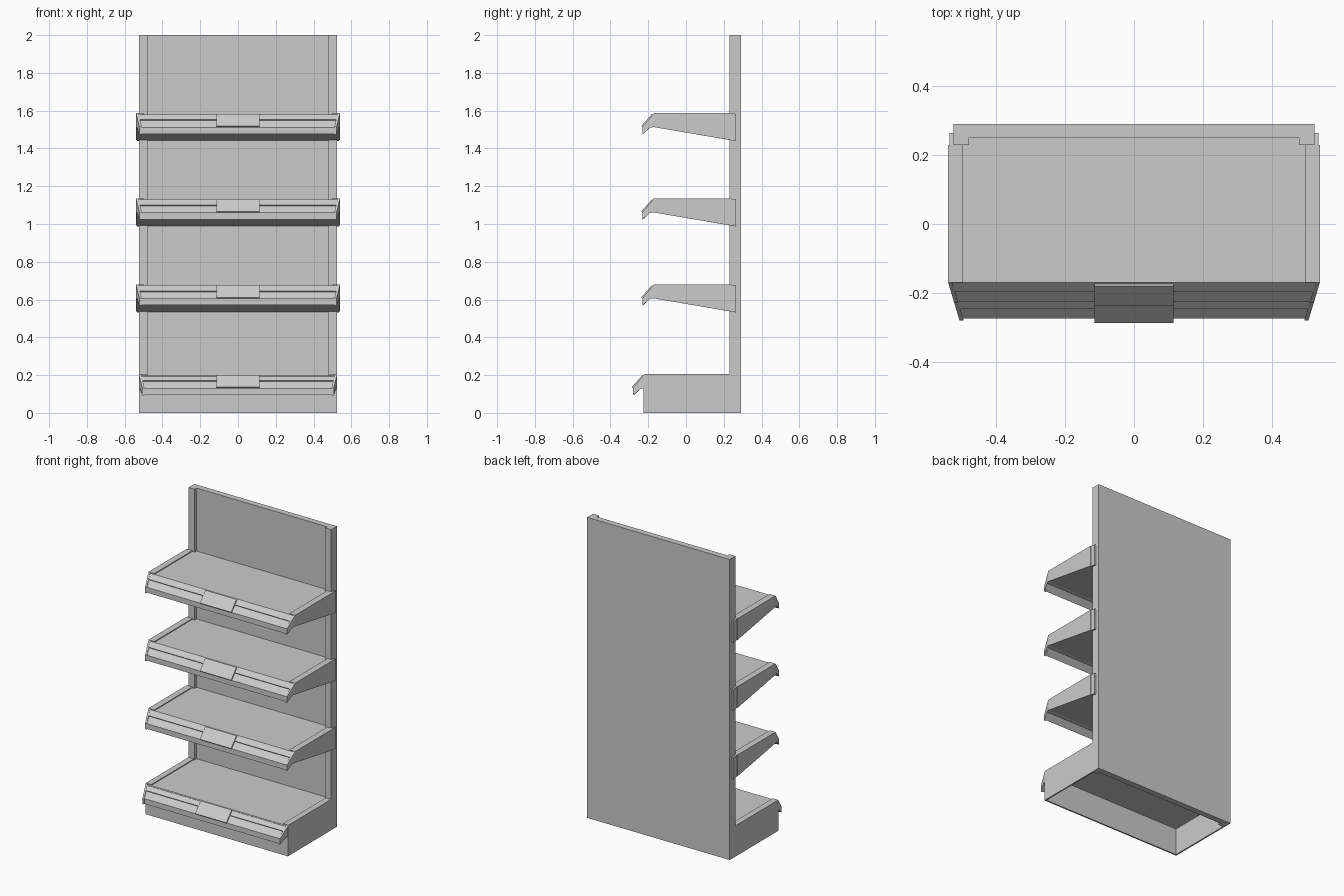
import bpy, bmesh

cube = bpy.data.objects.get("Cube")
if cube:
    bpy.data.objects.remove(cube, do_unlink=True)

grey = bpy.data.materials.new("painted_grey")
grey.use_nodes = True
COLOR = (0.6, 0.6, 0.6, 1)
grey.diffuse_color = COLOR
grey.node_tree.nodes["Principled BSDF"].inputs["Base Color"].default_value = COLOR


def prism(name, profile, left, right):
    """Solid from a (y, z) profile; left and right give x as a function of y."""
    bm = bmesh.new()
    a = [bm.verts.new((left(y), y, z)) for y, z in profile]
    b = [bm.verts.new((right(y), y, z)) for y, z in profile]
    bm.faces.new(a)
    bm.faces.new(b[::-1])
    for i in range(len(a)):
        j = (i + 1) % len(a)
        bm.faces.new((a[j], a[i], b[i], b[j]))
    bmesh.ops.recalc_face_normals(bm, faces=bm.faces)
    mesh = bpy.data.meshes.new(name)
    bm.to_mesh(mesh)
    bm.free()
    mesh.materials.append(grey)
    obj = bpy.data.objects.new(name, mesh)
    bpy.context.collection.objects.link(obj)
    return obj


def span(name, profile, half):
    return prism(name, profile, lambda y: -half, lambda y: half)


def pair(name, profile, inner, outer):
    for side, s in (("left", 1), ("right", -1)):
        prism(f"{side}_{name}", profile, lambda y: s * inner, lambda y: s * outer)


def rect(y0, y1, z0, z1):
    return [(y0, z0), (y1, z0), (y1, z1), (y0, z1)]


def front_lip(name, y, z, half):
    """Sloped price rail with tapered end caps and a centre tag."""
    def place(points):
        return [(y + dy, z + dz) for dy, dz in points]

    def edge(py):
        return half - 0.3 * (y - py)

    def inset(py):
        return edge(py) - 0.012

    rail = place([(0, -0.006), (-0.027, -0.034), (-0.022, -0.04), (-0.055, -0.075),
                  (-0.055, -0.11), (-0.02, -0.076), (0, -0.074)])
    prism(name + "_rail", rail, lambda p: -inset(p), inset)
    cap = place([(0, 0), (-0.06, -0.072), (-0.06, -0.112), (-0.02, -0.076), (0, -0.074)])
    prism(name + "_left_cap", cap, inset, edge)
    prism(name + "_right_cap", cap, lambda p: -inset(p), lambda p: -edge(p))
    tag = place([(-0.01, -0.004), (-0.067, -0.068), (-0.061, -0.074), (-0.004, -0.01)])
    span(name + "_tag", tag, 0.115)


# Back panel and uprights
span("back_panel", rect(0.25, 0.29, 0, 2), 0.525)
pair("upright", rect(0.23, 0.255, 0, 2), 0.48, 0.525)

# Wedge shelves with raised side brackets hooked round the uprights
for n, top in enumerate((0.68, 1.135, 1.587), 1):
    name = f"shelf_{n}"
    front, back = (-0.17, top - 0.074), (0.265, top - 0.148)
    span(name + "_deck", [front, (0.252, top - 0.146), (0.252, top - 0.006),
                          (-0.17, top - 0.006)], 0.497)
    pair(name + "_bracket", [front, (0.23, top - 0.142), (0.23, top), (-0.17, top)], 0.497, 0.54)
    pair(name + "_hook", [(0.23, top - 0.142), back, (0.265, top - 0.004), (0.23, top)],
         0.524, 0.536)
    front_lip(name, -0.17, top, 0.54)

# Hollow base, open underneath
TOP = 0.205
span("base_deck", rect(-0.22, 0.252, TOP - 0.025, TOP - 0.006), 0.49)
pair("base_rim", rect(-0.22, 0.23, TOP - 0.025, TOP), 0.485, 0.525)
pair("base_side", rect(-0.225, 0.23, 0, TOP - 0.02), 0.515, 0.525)
span("base_front", rect(-0.225, -0.215, 0, TOP - 0.01), 0.525)
front_lip("base", -0.22, TOP, 0.525)
